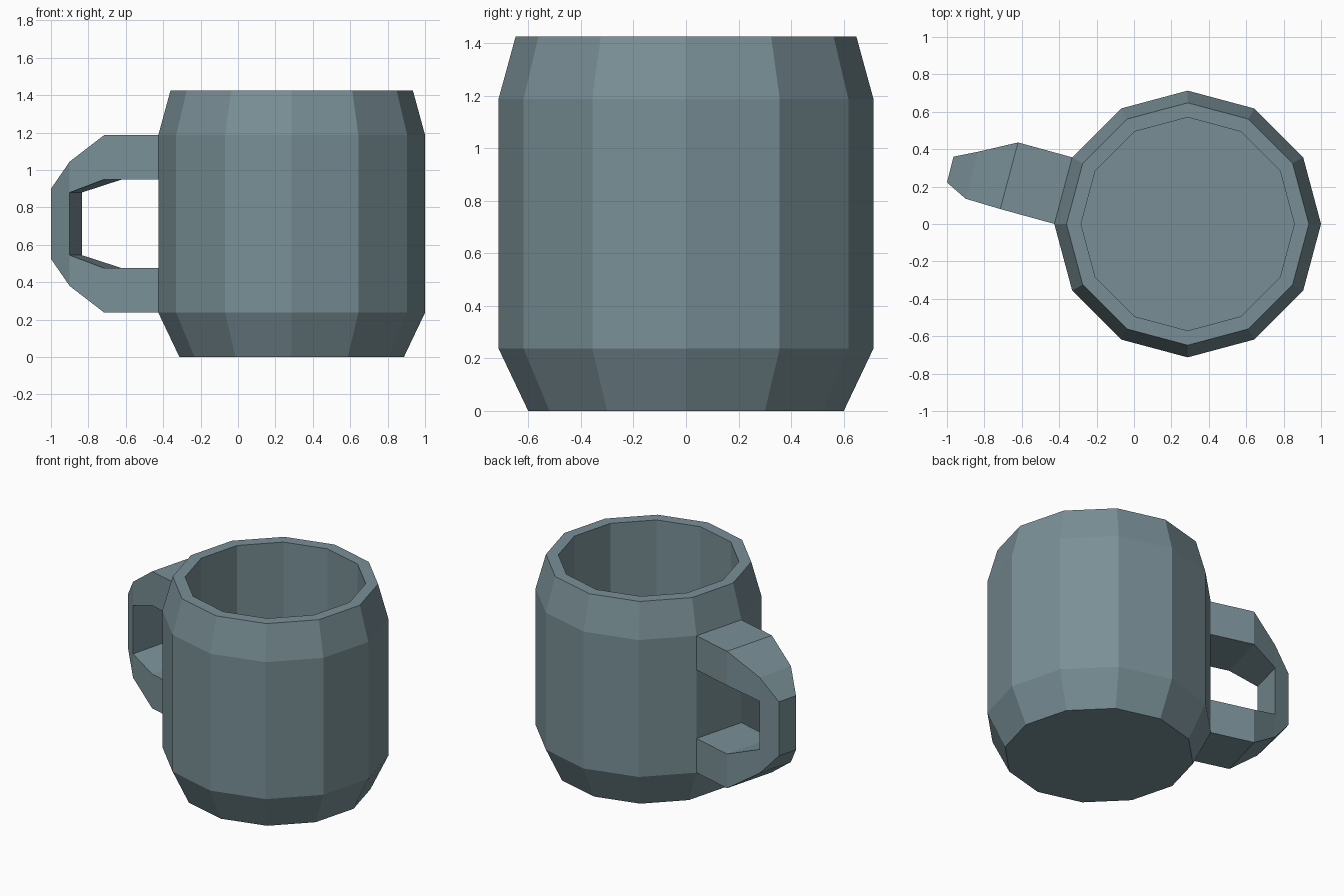
import bpy, bmesh, math
from mathutils import Vector

if "Cube" in bpy.data.objects:
    bpy.data.objects.remove(bpy.data.objects["Cube"])

CX, SIDES, HEIGHT = 0.287, 12, 1.425

mat = bpy.data.materials.new("slate grey")
mat.diffuse_color = (0.19, 0.275, 0.305, 1)
mat.use_nodes = True
mat.node_tree.nodes["Principled BSDF"].inputs["Base Color"].default_value = mat.diffuse_color


def finish(bm, name):
    bmesh.ops.remove_doubles(bm, verts=bm.verts, dist=0.0005)
    bmesh.ops.recalc_face_normals(bm, faces=bm.faces)
    me = bpy.data.meshes.new(name)
    bm.to_mesh(me)
    bm.free()
    me.materials.append(mat)
    bpy.context.collection.objects.link(bpy.data.objects.new(name, me))


def loft(bm, loops):
    """Join a row of equal vertex loops and cap both ends."""
    n = len(loops[0])
    for a, b in zip(loops, loops[1:]):
        for i in range(n):
            j = (i + 1) % n
            # skip repeated corners so a wedge becomes triangles
            vs = []
            for v in (a[i], a[j], b[j], b[i]):
                if v not in vs:
                    vs.append(v)
            if len(vs) > 2:
                bm.faces.new(vs)
    bm.faces.new(loops[0])
    bm.faces.new(loops[-1])


# mug body: outer wall, rim, inner wall and floor
bm = bmesh.new()
profile = [(0.60, 0), (0.713, 0.2375), (0.713, 1.1875), (0.648, HEIGHT),
           (0.57, HEIGHT), (0.57, 0.2375)]
loft(bm, [[bm.verts.new((CX + r * math.cos(math.tau * i / SIDES),
                         r * math.sin(math.tau * i / SIDES), z))
           for i in range(SIDES)] for r, z in profile])
finish(bm, "mug_body")

# handle: upper half sections (near xy, far xy, z), mirrored to the lower half
bm = bmesh.new()
root = ((-0.395, -0.008), (-0.30, 0.348))
arm = ((-0.715, 0.08), (-0.62, 0.436))
bend = ((-0.90, 0.135), (-0.835, 0.386))
tip = ((-1.0, 0.222), (-0.965, 0.36))
# each section: outer pair, outer height, inner pair, inner height
upper = [(root, 1.1875, root, 0.95), (arm, 1.1875, arm, 0.95),
         (bend, 1.045, bend, 0.88), (tip, 0.90, bend, 0.88)]
lower = [(o, HEIGHT - zo, i, HEIGHT - zi) for o, zo, i, zi in reversed(upper)]
shared = {}


def vert(p, z):
    key = (p, round(z, 4))
    if key not in shared:
        shared[key] = bm.verts.new((*p, z))
    return shared[key]


loft(bm, [[vert(o[0], zo), vert(o[1], zo), vert(i[1], zi), vert(i[0], zi)]
          for o, zo, i, zi in upper + lower])
finish(bm, "handle")
